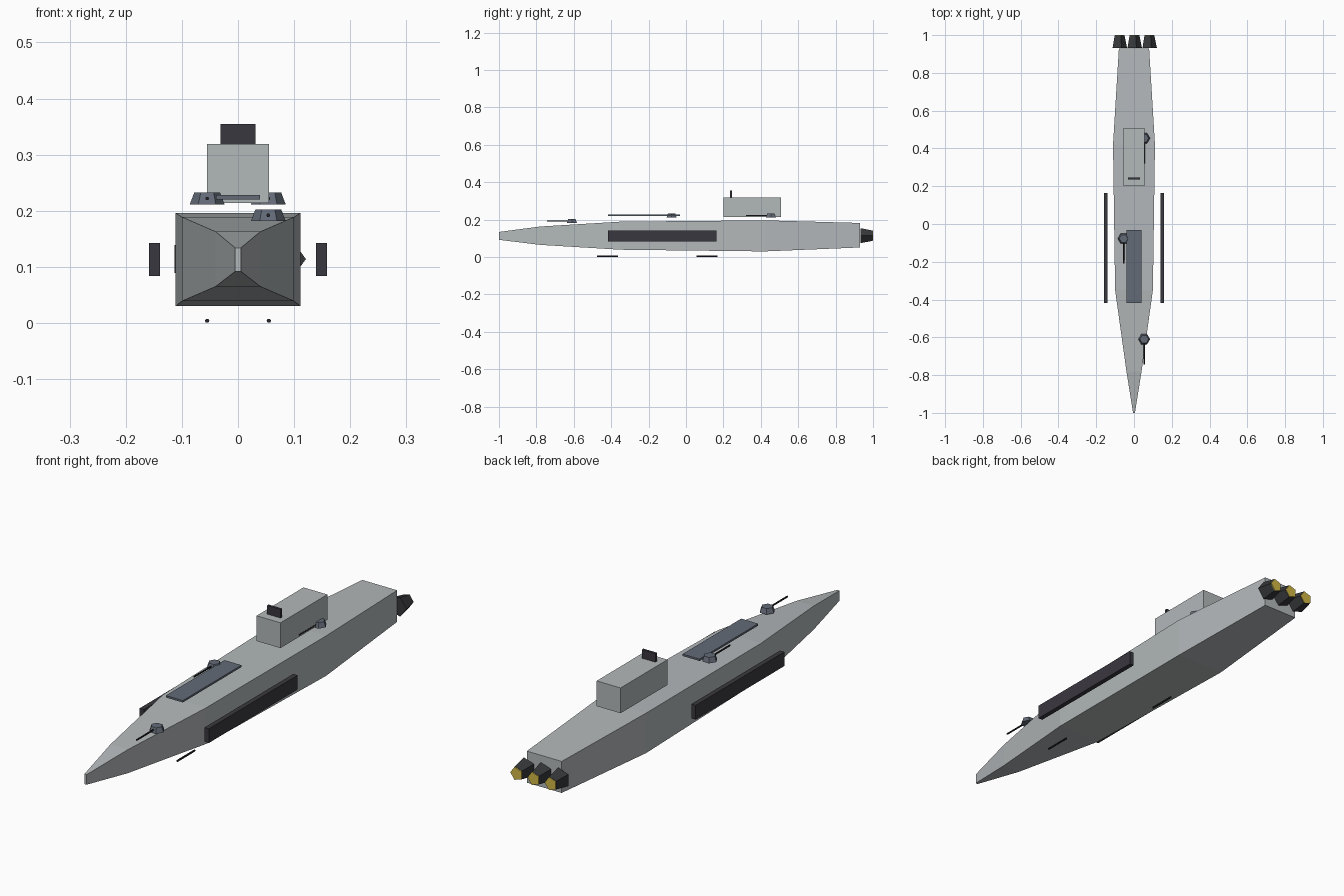
import bpy
import bmesh
from math import radians
from mathutils import Matrix, Vector

cube = bpy.data.objects.get("Cube")
if cube:
    bpy.data.objects.remove(cube, do_unlink=True)


def material(name, r, g, b):
    mat = bpy.data.materials.new(name)
    mat.use_nodes = True
    mat.diffuse_color = (r, g, b, 1)
    mat.node_tree.nodes["Principled BSDF"].inputs["Base Color"].default_value = (r, g, b, 1)
    return mat


HULL = material("pale_grey", 0.45, 0.48, 0.49)
SLATE = material("slate_blue", 0.125, 0.145, 0.185)
DARK = material("dark_armour", 0.042, 0.039, 0.05)
NOZZLE = material("nozzle_charcoal", 0.037, 0.039, 0.043)
BLACK = material("gun_black", 0.018, 0.018, 0.021)
GLOW = material("exhaust_yellow", 0.65, 0.48, 0.06)


def finish(name, bm, mat):
    bmesh.ops.recalc_face_normals(bm, faces=bm.faces)
    mesh = bpy.data.meshes.new(name)
    bm.to_mesh(mesh)
    bm.free()
    mesh.materials.append(mat)
    obj = bpy.data.objects.new(name, mesh)
    bpy.context.collection.objects.link(obj)
    return obj


def box(name, low, high, mat):
    low, high = Vector(low), Vector(high)
    bm = bmesh.new()
    bmesh.ops.create_cube(bm, size=1, matrix=Matrix.Translation((low + high) / 2)
                          @ Matrix.Diagonal((*(high - low), 1)))
    return finish(name, bm, mat)


def frustum(name, centre, r1, r2, depth, sides, mat, along_y=False):
    """Tapered prism along z, or along y with r2 at the +y end; first corner on +x."""
    bm = bmesh.new()
    bmesh.ops.create_cone(bm, cap_ends=True, segments=sides, radius1=r1, radius2=r2, depth=depth)
    # Put a corner exactly on the +x axis
    first = min((v.co for v in bm.verts), key=lambda c: abs(c.to_2d().angle_signed(Vector((1, 0)))))
    spin = Matrix.Rotation(first.to_2d().angle_signed(Vector((1, 0))) * -1, 4, "Z")
    tilt = Matrix.Rotation(radians(-90), 4, "X") if along_y else Matrix()
    bm.transform(Matrix.Translation(centre) @ tilt @ spin)
    return finish(name, bm, mat)


# Hull: rectangular sections (y, half width, bottom, top) joined bow to stern
sections = [
    (-1.0, 0.005, 0.092, 0.134),
    (-0.78, 0.04, 0.065, 0.163),
    (-0.35, 0.1, 0.039, 0.189),
    (0.42, 0.111, 0.03, 0.196),
    (0.93, 0.08, 0.051, 0.182),
]
bm = bmesh.new()
rings = [[bm.verts.new(p) for p in ((-w, y, lo), (w, y, lo), (w, y, hi), (-w, y, hi))]
         for y, w, lo, hi in sections]
for a, b in zip(rings, rings[1:]):
    for i in range(4):
        j = (i + 1) % 4
        bm.faces.new((a[i], a[j], b[j], b[i]))
bm.faces.new(rings[0])
bm.faces.new(rings[-1])
finish("hull", bm, HULL)

# Bridge block and its sensor plate
box("bridge", (-0.055, 0.2, 0.214), (0.055, 0.508, 0.319), HULL)
box("sensor_plate", (-0.031, 0.235, 0.319), (0.031, 0.245, 0.355), DARK)

# Raised foredeck panel
box("deck_panel", (-0.039, -0.418, 0.22), (0.039, -0.033, 0.228), SLATE)

# Side armour plates
for side, s in (("left", 1), ("right", -1)):
    xs = sorted((s * 0.139, s * 0.159))
    box(side + "_armour", (xs[0], -0.418, 0.084), (xs[1], 0.164, 0.143), DARK)

# Gun turrets with forward barrels
turrets = [("bow", 0.054, -0.61, 0.192), ("middle", -0.055, -0.077, 0.222),
           ("aft", 0.054, 0.454, 0.222)]
for label, x, y, z in turrets:
    frustum(label + "_turret", (x, y, z), 0.031, 0.023, 0.021, 6, SLATE)
    frustum(label + "_barrel", (x, y - 0.07, z), 0.0035, 0.0035, 0.125, 6, BLACK, True)

# Rods slung below the keel
for label, x, y in (("front", 0.055, -0.42), ("rear", -0.055, 0.112)):
    frustum(label + "_keel_rod", (x, y, 0.004), 0.004, 0.004, 0.114, 6, BLACK, True)

# Engines with glowing exhausts
for label, x in (("right", -0.079), ("centre", 0), ("left", 0.079)):
    frustum(label + "_nozzle", (x, 0.965, 0.114), 0.042, 0.029, 0.064, 5, NOZZLE, True)
    frustum(label + "_exhaust", (x, 0.995, 0.114), 0.028, 0.028, 0.01, 5, GLOW, True)
